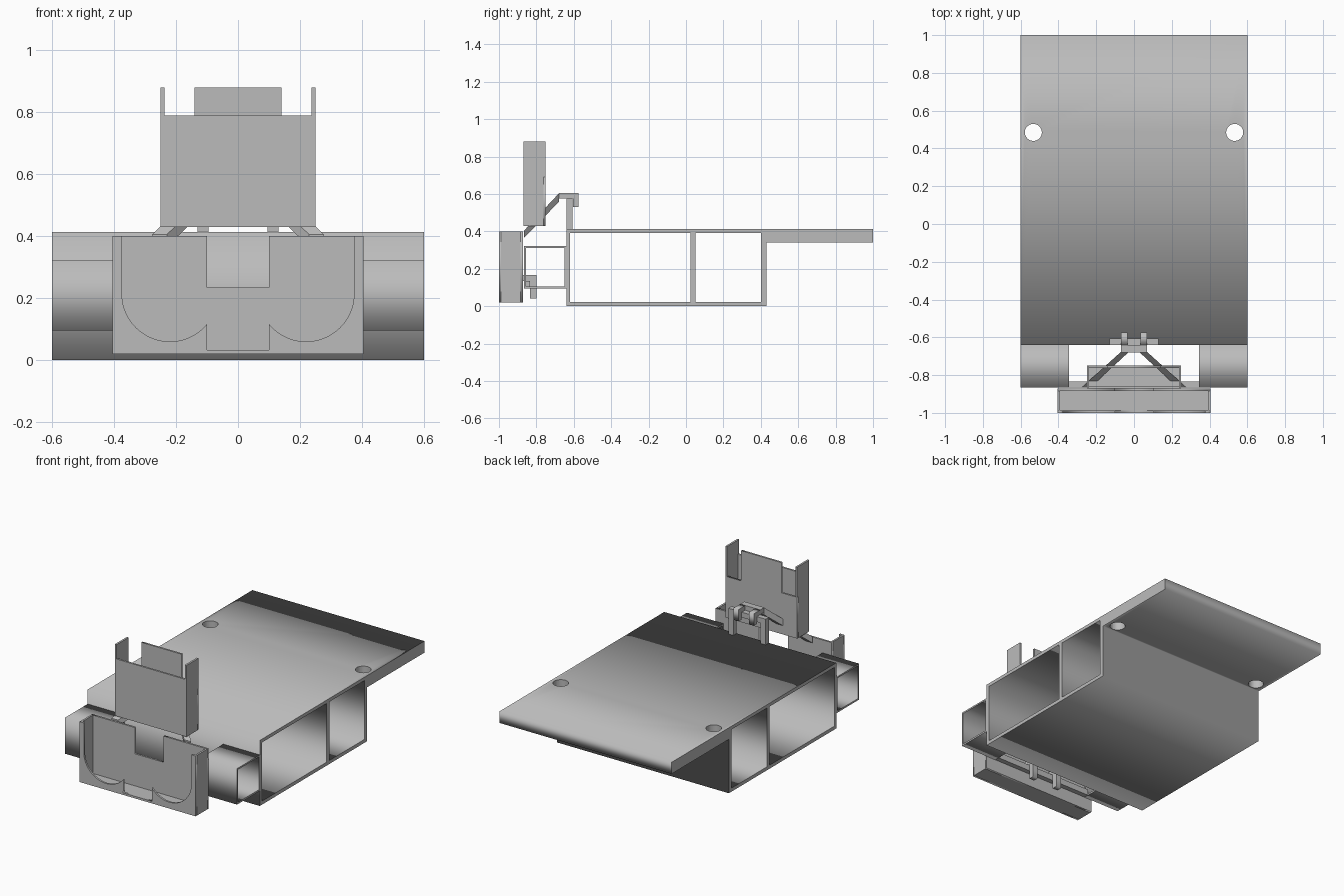
import bpy, bmesh, math

if "Cube" in bpy.data.objects:
    bpy.data.objects.remove(bpy.data.objects["Cube"])

grey = bpy.data.materials.new("plain grey")
grey.diffuse_color = (0.5, 0.5, 0.5, 1)
grey.use_nodes = True
grey.node_tree.nodes["Principled BSDF"].inputs["Base Color"].default_value = grey.diffuse_color


def add_object(name, bm):
    bmesh.ops.recalc_face_normals(bm, faces=bm.faces)
    me = bpy.data.meshes.new(name)
    bm.to_mesh(me)
    bm.free()
    me.materials.append(grey)
    ob = bpy.data.objects.new(name, me)
    bpy.context.collection.objects.link(ob)
    return ob


def hull_box(bm, a, b):
    """Join two four-point rings into a closed block."""
    va, vb = [bm.verts.new(p) for p in a], [bm.verts.new(p) for p in b]
    bm.faces.new(va)
    bm.faces.new(vb)
    for i in range(4):
        j = (i + 1) % 4
        bm.faces.new((va[i], va[j], vb[j], vb[i]))


def boxes(name, specs):
    """Several boxes (x0, x1, y0, y1, z0, z1) in one object."""
    bm = bmesh.new()
    for x0, x1, y0, y1, z0, z1 in specs:
        ring = [(x0, y0), (x1, y0), (x1, y1), (x0, y1)]
        hull_box(bm, [(x, y, z0) for x, y in ring], [(x, y, z1) for x, y in ring])
    return add_object(name, bm)


def prism(name, loops, axis, lo, hi):
    """Extrude an outline with optional holes along x or y."""
    cu = bpy.data.curves.new(name + "_profile", 'CURVE')
    cu.dimensions, cu.fill_mode, cu.extrude = '2D', 'BOTH', (hi - lo) / 2
    for pts in loops:
        sp = cu.splines.new('POLY')
        sp.points.add(len(pts) - 1)
        for p, (u, v) in zip(sp.points, pts):
            p.co = (u, v, 0, 1)
        sp.use_cyclic_u = True
    tmp = bpy.data.objects.new(name + "_profile", cu)
    bpy.context.collection.objects.link(tmp)
    bpy.context.view_layer.update()
    me = bpy.data.meshes.new_from_object(tmp)
    bpy.data.objects.remove(tmp)
    bm = bmesh.new()
    bm.from_mesh(me)
    bpy.data.meshes.remove(me)
    mid = (lo + hi) / 2
    for v in bm.verts:
        u, w, d = v.co
        v.co = (d + mid, u, w) if axis == 'x' else (u, d + mid, w)
    bmesh.ops.remove_doubles(bm, verts=bm.verts, dist=1e-4)
    return add_object(name, bm)


def rect(u0, u1, v0, v1):
    return [(u0, v0), (u1, v0), (u1, v1), (u0, v1)]


def mirrored(half):
    """Complete an outline given as its right half."""
    return half + [(-u, v) for u, v in reversed(half)]


# main body: two open channels and a rear top plate
body = prism("main_body", [
    [(-0.64, 0), (0.43, 0), (0.43, 0.34), (1, 0.34), (1, 0.413), (-0.64, 0.413)],
    rect(-0.62, 0.025, 0.022, 0.392), rect(0.052, 0.402, 0.022, 0.392)], 'x', -0.6, 0.6)

# screw holes in the plate
bm = bmesh.new()
for s in (-1, 1):
    r = bmesh.ops.create_cone(bm, cap_ends=True, segments=40, radius1=0.045,
                              radius2=0.045, depth=0.3)
    bmesh.ops.translate(bm, verts=r["verts"], vec=(s * 0.533, 0.485, 0.375))
cutter = add_object("hole_cutter", bm)
cutter.hide_render = True
cutter.hide_viewport = True
mod = body.modifiers.new("holes", 'BOOLEAN')
mod.object, mod.operation, mod.solver = cutter, 'DIFFERENCE', 'EXACT'

# front side tubes and the bar between them
for label, lo, hi in (("left", -0.6, -0.345), ("right", 0.345, 0.6)):
    prism("side_tube_" + label, [rect(-0.866, -0.638, 0.095, 0.322),
                                 rect(-0.856, -0.65, 0.106, 0.312)], 'x', lo, hi)
boxes("lower_bar", [(-0.346, 0.346, -0.866, -0.835, 0.096, 0.134)])

# upright posts with a cross bar
boxes("hook_posts", [(-0.13, -0.095, -0.64, -0.607, 0.41, 0.575),
                     (0.095, 0.13, -0.64, -0.607, 0.41, 0.575),
                     (-0.095, 0.095, -0.64, -0.607, 0.542, 0.575)])

# lower tray: scalloped front, notched back, sides and floor
T = 0.012
arc = [(0.22 + 0.155 * math.cos(a), 0.215 + 0.155 * math.sin(a))
       for a in (-math.radians(141) * i / 28 for i in range(29))]
prism("lower_tray_front", [mirrored(
    [(0.405, 0.02), (0.405, 0.4), (0.375, 0.4)] + arc + [(0.1, 0.033)])], 'y', -1, -1 + T)
prism("lower_tray_back", [mirrored(
    [(0.405, 0.02), (0.405, 0.4), (0.1, 0.4), (0.1, 0.235)])], 'y', -0.872 - T, -0.872)
boxes("lower_tray_shell", [(-0.405, -0.393, -1 + T, -0.884, 0.02, 0.4),
                           (0.393, 0.405, -1 + T, -0.884, 0.02, 0.4),
                           (-0.393, 0.393, -1 + T, -0.884, 0.02, 0.033)])

# lower clips hooking over the bar
for s, label in ((-1, "left"), (1, "right")):
    prism("lower_clip_" + label, [[(-0.873, 0.136), (-0.833, 0.136), (-0.833, 0.04),
                                   (-0.8, 0.04), (-0.8, 0.167), (-0.873, 0.167)]],
          'x', s * 0.09 - 0.018, s * 0.09 + 0.018)

# upper holder: low front, tabbed back, tall sides and floor
prism("upper_holder_back", [mirrored(
    [(0.25, 0.43), (0.25, 0.69), (0.14, 0.69), (0.14, 0.88)])], 'y', -0.75 - T, -0.75)
boxes("upper_holder_shell", [(-0.25, 0.25, -0.87, -0.87 + T, 0.43, 0.79),
                             (-0.25, -0.238, -0.87 + T, -0.762, 0.43, 0.79),
                             (0.238, 0.25, -0.87 + T, -0.762, 0.43, 0.79),
                             (-0.25, -0.238, -0.87, -0.75, 0.69, 0.88),
                             (0.238, 0.25, -0.87, -0.75, 0.69, 0.88),
                             (-0.238, 0.238, -0.87 + T, -0.762, 0.43, 0.442)])

# splayed struts from the lower tray to the top hook
bm = bmesh.new()
for s in (-1, 1):
    hull_box(bm, [(s * x, -0.865, z) for x, z in rect(0.23, 0.278, 0.366, 0.405)],
             [(s * x, -0.678, z) for x, z in rect(0.028, 0.07, 0.56, 0.605)])
add_object("struts", bm)

# top hook: cross plate and two hooked prongs
boxes("top_hook_plate", [(-0.07, 0.07, -0.68, -0.64, 0.575, 0.605)])
for s, label in ((-1, "left"), (1, "right")):
    prism("top_hook_" + label, [[(-0.64, 0.576), (-0.605, 0.576), (-0.605, 0.53),
                                 (-0.575, 0.53), (-0.575, 0.605), (-0.64, 0.605)]],
          'x', s * 0.0525 - 0.0175, s * 0.0525 + 0.0175)
